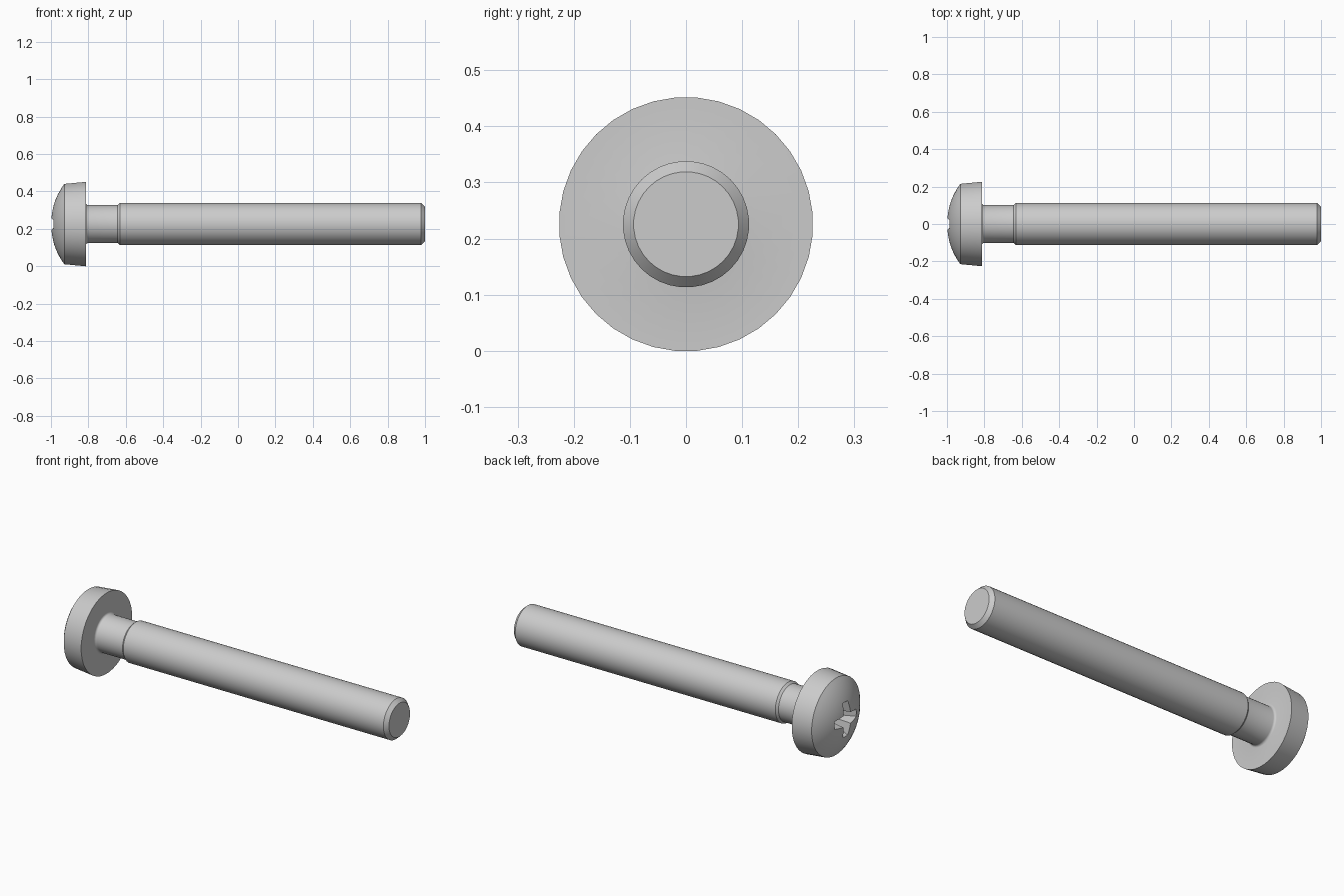
import bpy
import bmesh
from math import sin, cos, pi, radians, asin

cube = bpy.data.objects.get("Cube")
if cube:
    bpy.data.objects.remove(cube, do_unlink=True)

SIDES = 36
HEAD_R = 0.2265
AXIS_Z = HEAD_R * cos(pi / SIDES)

steel = bpy.data.materials.new("steel grey")
steel.use_nodes = True
GREY = (0.6, 0.6, 0.6, 1)
steel.diffuse_color = GREY
steel.node_tree.nodes["Principled BSDF"].inputs["Base Color"].default_value = GREY


def make_object(name, bm):
    bmesh.ops.recalc_face_normals(bm, faces=bm.faces)
    mesh = bpy.data.meshes.new(name)
    bm.to_mesh(mesh)
    bm.free()
    mesh.materials.append(steel)
    obj = bpy.data.objects.new(name, mesh)
    bpy.context.collection.objects.link(obj)
    obj.location.z = AXIS_Z
    return obj


def loft(name, rings, tip=None):
    """Closed solid through equal-length rings of points, optionally ending in a tip."""
    bm = bmesh.new()
    loops = [[bm.verts.new(p) for p in ring] for ring in rings]
    n = len(loops[0])
    for a, b in zip(loops, loops[1:]):
        for i in range(n):
            j = (i + 1) % n
            bm.faces.new((a[i], a[j], b[j], b[i]))
    bm.faces.new(loops[0])
    if tip:
        t = bm.verts.new(tip)
        for i in range(n):
            bm.faces.new((loops[-1][i], loops[-1][(i + 1) % n], t))
    else:
        bm.faces.new(loops[-1])
    return make_object(name, bm)


def circle(x, r):
    angles = [2 * pi * (i + 0.5) / SIDES for i in range(SIDES)]
    return [(x, r * cos(a), r * sin(a)) for a in angles]


def cross(x, length, width, inner):
    """Four-armed outline; inner is the corner between two arms."""
    points = []
    for k in range(4):
        c, s = cos(k * pi / 2), sin(k * pi / 2)
        for u, v in ((length, -width), (length, width), (inner, inner)):
            points.append((x, u * c - v * s, u * s + v * c))
    return points


# Profile from head to tip: domed top, tapered rim, filleted neck, chamfered shank
DOME_R, RIM_R, STEPS = 0.361, 0.2155, 10
edge = asin(RIM_R / DOME_R)
profile = [(-1 + DOME_R * (1 - cos(edge * i / STEPS)), DOME_R * sin(edge * i / STEPS))
           for i in range(1, STEPS + 1)]
profile.append((-0.813, HEAD_R))
NECK_R, FILLET = 0.102, 0.012
for i in range(5):
    a = radians(90) * i / 4
    profile.append((-0.813 + FILLET * (1 - cos(a)), NECK_R + FILLET * (1 - sin(a))))
profile += [(-0.644, NECK_R), (-0.632, 0.1125), (0.979, 0.1125), (1.0, 0.0935)]
screw = loft("screw", [circle(x, r) for x, r in profile])

# Tapered cross recess cut into the dome
cutter = loft("recess_cutter",
              [cross(-1.02, 0.115, 0.023, 0.034), cross(-0.9, 0.05, 0.016, 0.022)],
              tip=(-0.88, 0, 0))
cutter.hide_render = True
cut = screw.modifiers.new("cross recess", "BOOLEAN")
cut.operation = "DIFFERENCE"
cut.solver = "EXACT"
cut.object = cutter

# Bake the cut, drop the cutter and shade
bpy.ops.object.select_all(action="DESELECT")
bpy.context.view_layer.objects.active = screw
screw.select_set(True)
bpy.ops.object.modifier_apply(modifier=cut.name)
bpy.data.objects.remove(cutter, do_unlink=True)
bpy.ops.object.shade_smooth_by_angle(angle=radians(30))
